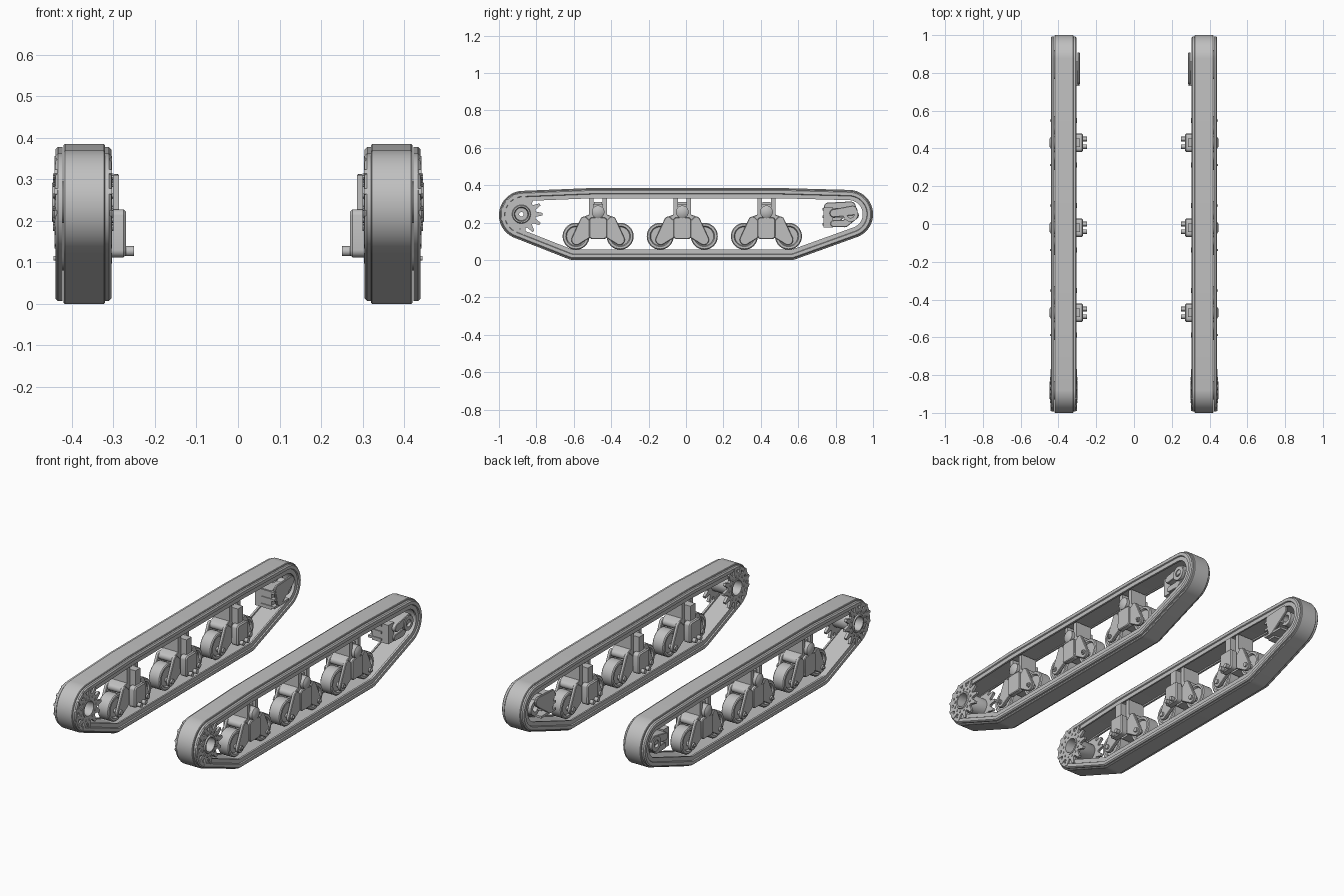
import bpy, bmesh
from math import sin, cos, pi
from mathutils import Matrix, Vector

if "Cube" in bpy.data.objects:
    bpy.data.objects.remove(bpy.data.objects["Cube"])

steel = bpy.data.materials.new("track_grey")
GREY = (0.53, 0.53, 0.53, 1)
steel.diffuse_color = GREY
steel.use_nodes = True
steel.node_tree.nodes["Principled BSDF"].inputs["Base Color"].default_value = GREY


def loft(bm, rings, closed=False):
    """Skin matching rings; open lofts are capped at both ends."""
    vs = [[bm.verts.new(p) for p in ring] for ring in rings]
    n = len(vs[0])
    pairs = list(zip(vs, vs[1:])) + ([(vs[-1], vs[0])] if closed else [])
    for a, b in pairs:
        for i in range(n):
            j = (i + 1) % n
            bm.faces.new((a[i], a[j], b[j], b[i]))
    if not closed:
        bm.faces.new(vs[0])
        bm.faces.new(vs[-1])


def hull_ring(circles, x, inset, n):
    """Outline wrapped tightly round circles (y, z, radius), inset inward."""
    pts = []
    for i in range(n):
        u = Vector((cos(2 * pi * i / n), sin(2 * pi * i / n)))
        y, z, r = max(circles, key=lambda c: c[0] * u.x + c[1] * u.y + c[2])
        pts.append((x, y + (r - inset) * u.x, z + (r - inset) * u.y))
    return pts


def sweep(bm, circles, profile, closed=False, n=32):
    loft(bm, [hull_ring(circles, x, d, n) for x, d in profile], closed)


def lathe(bm, y, z, profile, closed=False, n=32):
    sweep(bm, [(y, z, 0)], [(x, -r) for x, r in profile], closed, n)


def plate(bm, circles, x0, x1, bevel=0.003):
    sweep(bm, circles, [(x0, bevel), (x0 + bevel, 0), (x1 - bevel, 0), (x1, bevel)])


def box(bm, x0, x1, y0, y1, z0, z1):
    mid = Vector((x0 + x1, y0 + y1, z0 + z1)) / 2
    size = Matrix.Diagonal((x1 - x0, y1 - y0, z1 - z0, 1))
    bmesh.ops.create_cube(bm, size=1, matrix=Matrix.Translation(mid) @ size)


def finish(name, bm):
    bmesh.ops.remove_doubles(bm, verts=bm.verts, dist=1e-5)
    bmesh.ops.recalc_face_normals(bm, faces=bm.faces)
    mesh = bpy.data.meshes.new(name)
    bm.to_mesh(mesh)
    bm.free()
    mesh.materials.append(steel)
    ob = bpy.data.objects.new(name, mesh)
    bpy.context.collection.objects.link(ob)
    bpy.ops.object.select_all(action='DESELECT')
    ob.select_set(True)
    bpy.context.view_layer.objects.active = ob
    bpy.ops.object.shade_smooth_by_angle(angle=0.6)
    ob.modifiers.new("other_side", 'MIRROR').use_mirror_merge = False


# Continuous belt with a stepped guide rim on each side
PATH = [(-0.87, 0.24, 0.13), (0.87, 0.245, 0.13), (-0.5, 0.305, 0.08),
        (0.5, 0.305, 0.08), (-0.6, 0.08, 0.08), (0.56, 0.08, 0.08)]
bm = bmesh.new()
sweep(bm, PATH, [(0.32, 0.003), (0.323, 0), (0.417, 0), (0.42, 0.003),
                 (0.42, 0.05), (0.32, 0.05)], True, 160)
finish("track_belt", bm)

for name, inner, outer in (("outer_rim", 0.423, 0.44), ("inner_rim", 0.32, 0.305)):
    step = 0.006 if outer < inner else -0.006
    bm = bmesh.new()
    sweep(bm, PATH, [(inner, 0.007), (outer + step, 0.007), (outer, 0.013),
                     (outer, 0.03), (outer + step, 0.033),
                     (outer + step, 0.055), (inner, 0.055)], True, 160)
    finish(name, bm)

# Drive sprocket: toothed rings joined by a hollow hub
SY, SZ, TEETH = -0.88, 0.245, 13


def gear_ring(x, radii):
    n = TEETH * len(radii)
    return [(x, SY + radii[i % len(radii)] * cos(2 * pi * (i - 1.5) / n),
             SZ + radii[i % len(radii)] * sin(2 * pi * (i - 1.5) / n)) for i in range(n)]


bm = bmesh.new()
tooth, bore = (0.078, 0.112, 0.112, 0.078), (0.046,) * 4
for x0, x1 in ((0.303, 0.318), (0.427, 0.442)):
    loft(bm, [gear_ring(x0, tooth), gear_ring(x1, tooth),
              gear_ring(x1, bore), gear_ring(x0, bore)], True)
finish("drive_sprocket", bm)

bm = bmesh.new()
lathe(bm, SY, SZ, [(0.3, 0.04), (0.3, 0.05), (0.442, 0.05), (0.448, 0.046),
                   (0.448, 0.038), (0.38, 0.034), (0.38, 0.012),
                   (0.37, 0.012), (0.37, 0.034)], True)
for i in range(TEETH):
    a = 2 * pi * i / TEETH
    for x0, x1 in ((0.3, 0.304), (0.441, 0.446)):
        lathe(bm, SY + 0.064 * cos(a), SZ + 0.064 * sin(a),
              [(x0, 0.006), (x1, 0.006)], n=8)
finish("sprocket_hub", bm)

# Rear tensioner: hooked arm, clamp and ribbed inner bracket
bm = bmesh.new()
plate(bm, [(0.79, 0.25, 0.022), (0.89, 0.265, 0.026)], 0.36, 0.43)
plate(bm, [(0.79, 0.195, 0.018), (0.85, 0.195, 0.02)], 0.35, 0.42)
plate(bm, [(0.85, 0.195, 0.02), (0.9, 0.24, 0.024)], 0.35, 0.42)
lathe(bm, 0.88, 0.245, [(0.31, 0.02), (0.31, 0.04), (0.435, 0.04), (0.435, 0.02)], True)
finish("tensioner_arm", bm)

bm = bmesh.new()
box(bm, 0.31, 0.41, 0.735, 0.785, 0.175, 0.28)
for z in (0.185, 0.225, 0.265):
    box(bm, 0.288, 0.37, 0.73, 0.86, z, z + 0.012)
plate(bm, [(0.76, 0.285, 0.022), (0.88, 0.285, 0.028), (0.78, 0.21, 0.025)], 0.287, 0.3)
finish("tensioner_bracket", bm)

# Three bogies, each with two road wheels
for label, yc in (("front", -0.47), ("middle", -0.02), ("rear", 0.43)):
    wheels, arms, mount = bmesh.new(), bmesh.new(), bmesh.new()
    for s in (-1, 1):
        wy, wz = yc + s * 0.118, 0.127
        lathe(wheels, wy, wz, [(0.345, 0), (0.345, 0.05), (0.335, 0.055),
                               (0.335, 0.067), (0.34, 0.072), (0.4, 0.072),
                               (0.405, 0.067), (0.405, 0.055), (0.395, 0.05), (0.395, 0)])
        # swing arms on both sides of the wheel
        blade = [(yc + s * 0.115, 0.108, 0.028), (yc + s * 0.075, 0.21, 0.022),
                 (yc + s * 0.035, 0.16, 0.03)]
        for x0, x1 in ((0.312, 0.33), (0.41, 0.428)):
            plate(arms, blade, x0, x1)
        plate(arms, [(yc + s * 0.072, 0.212, 0.02), (yc + s * 0.04, 0.225, 0.02)],
              0.32, 0.42)
        # axle pin
        lathe(arms, wy, 0.11, [(0.303, 0.013), (0.436, 0.013)], n=16)
        lathe(arms, wy, 0.11, [(0.43, 0.006), (0.444, 0.006)], n=12)
        # top fork and inner pegs
        box(mount, 0.32, 0.42, yc + s * 0.036 - 0.012, yc + s * 0.036 + 0.012, 0.2, 0.33)
        lathe(mount, yc + s * 0.02, 0.127, [(0.25, 0.012), (0.3, 0.012)], n=16)
    box(mount, 0.335, 0.405, yc - 0.03, yc + 0.03, 0.13, 0.3)
    cheek = [(yc + s * 0.03, z, 0.018) for s in (-1, 1) for z in (0.13, 0.21)]
    plate(mount, cheek, 0.27, 0.312, 0.006)
    plate(mount, cheek, 0.405, 0.436, 0.004)
    box(mount, 0.287, 0.335, yc - 0.022, yc + 0.022, 0.22, 0.31)
    lathe(mount, yc, 0.257, [(0.4, 0.034), (0.438, 0.034), (0.446, 0.022), (0.448, 0)])
    finish(label + "_road_wheels", wheels)
    finish(label + "_swing_arms", arms)
    finish(label + "_bogie_mount", mount)
